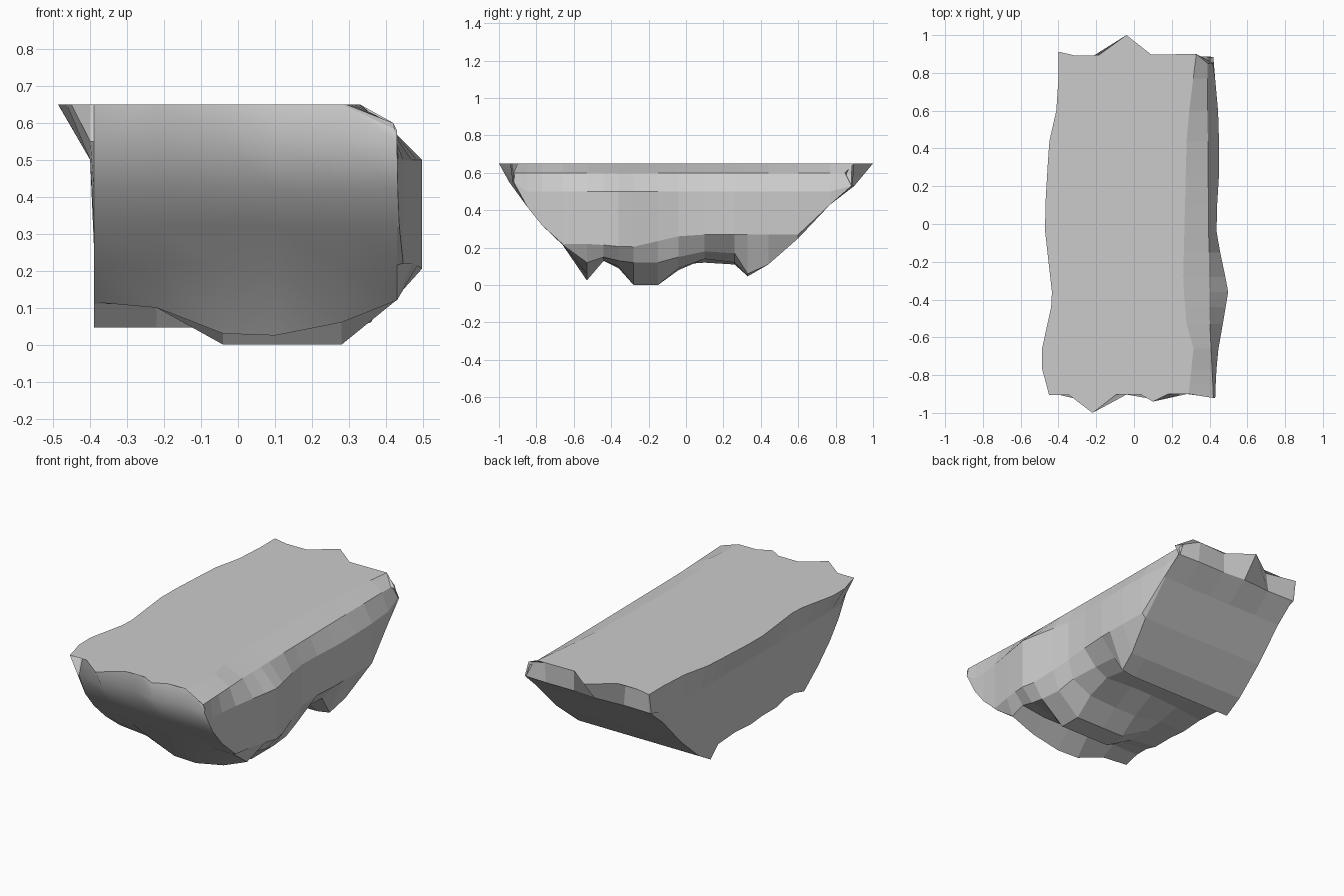
import bpy, bmesh

if "Cube" in bpy.data.objects:
    bpy.data.objects.remove(bpy.data.objects["Cube"])

TOP = 0.65
COLS = [-0.39, -0.22, -0.04, 0.10, 0.28, 0.41]       # x of underside columns
FRONT_JAG = [0.03, -0.10, 0.04, -0.04, 0.05, -0.02]  # ragged rim offsets in y
BACK_JAG = [0.01, -0.03, 0.10, -0.01, 0.0, -0.05]


def lerp(table, y):
    """Piecewise-linear lookup."""
    if y <= table[0][0]:
        return table[0][1]
    for (a, u), (b, v) in zip(table, table[1:]):
        if y <= b:
            return u + (v - u) * (y - a) / (b - a)
    return table[-1][1]


# plan outlines (y, x)
LEFT_RIM = [(-.9, -.45), (-.72, -.5), (-.4, -.43), (0, -.475), (.43, -.45), (.65, -.4)]
RIGHT_SIDE = [(-.9, .43), (-.7, .44), (-.53, .47), (-.35, .5), (-.2, .465), (0, .43),
              (.2, .45), (.5, .45), (.7, .44), (.9, .41)]
RIGHT_RIM = [(-.9, .29), (-.66, .315), (-.55, .28), (-.3, .26), (.5, .28), (.9, .33)]
CHAMFER = [(-.9, .42), (-.5, .40), (.5, .39), (.9, .39)]
LOW_Z = [(-.5, .22), (-.3, .2), (0, .27)]
LOW_X = [(-.3, .43), (0, .40), (.1, .36), (.33, .36), (.6, .42)]

# underside stations: y, heights per column, jag table, jag strength
STATIONS = [
    (-.90, [TOP] * 5 + [.58], FRONT_JAG, 1),
    (-.915, [.55] * 6, FRONT_JAG, .3),
    (-.85, [.42] * 6, None, 0),
    (-.77, [.32] * 6, None, 0),
    (-.66, [.215] * 6, None, 0),
    (-.53, [.115, .10, .03, .025, .06, .12], None, 0),
    (-.44, [.14, .14, .14, .13, .13, .15], None, 0),
    (-.36, [.14, .12, .10, .09, .10, .13], None, 0),
    (-.28, [.12, .10, 0, 0, 0, .12], None, 0),
    (-.15, [.12, .10, 0, 0, 0, .12], None, 0),
    (-.04, [.11, .11, .08, .08, .09, .15], None, 0),
    (.10, [.12, .14, .15, .15, .14, .18], None, 0),
    (.26, [.11, .13, .14, .14, .12, .17], None, 0),
    (.33, [.047] * 5 + [.06], None, 0),
    (.44, [.11] * 6, None, 0),
    (.60, [.25] * 6, None, 0),
    (.77, [.43] * 6, None, 0),
    (.89, [.53] * 6, BACK_JAG, .1),
    (.90, [TOP] * 5 + [.60], BACK_JAG, 1),
]


def ring(y, zs, jag, k):
    off = [j * k for j in jag] if jag else [0] * 6
    yl, yr = y + off[0], y + off[-1]
    xr = lerp(RIGHT_SIDE, y)
    pts = [(lerp(LEFT_RIM, y), yl, TOP),
           (-.40, yl, max(.5, zs[0])), (-.39, yl, max(.27, zs[0]))]
    for i, x in enumerate(COLS):
        x = lerp(LOW_X, y) if i == 5 else x
        pts.append((x, y + off[i], zs[i]))
    pts += [(xr, yr, max(lerp(LOW_Z, y), zs[-1])), (xr, yr, max(.5, zs[-1])),
            (lerp(CHAMFER, y), yr, .6), (lerp(RIGHT_RIM, y), y + off[4], TOP)]
    return pts


bm = bmesh.new()
rings = [[bm.verts.new(p) for p in ring(*s)] for s in STATIONS]

# body skin
for i, (a, b) in enumerate(zip(rings, rings[1:])):
    for j in range(len(a) - 1):
        f = bm.faces.new((a[j], b[j], b[j + 1], a[j + 1]))
        f.smooth = i < 5 and 2 < j < 8      # rounded front face
# flat top, one strip per pair of stations
for a, b in zip(rings[1:-1], rings[2:-1]):
    bm.faces.new((a[0], a[-1], b[-1], b[0]))
# ragged ends of the top
for end, inner in ((rings[0], rings[1]), (rings[-1], rings[-2])):
    bm.faces.new([end[0]] + end[3:8] + [end[-1], inner[-1], inner[0]])
    bm.faces.new([end[7], end[8], end[11], end[12]])

bmesh.ops.remove_doubles(bm, verts=bm.verts, dist=0.0005)
bmesh.ops.dissolve_degenerate(bm, edges=bm.edges, dist=0.0005)
bmesh.ops.triangulate(bm, faces=[f for f in bm.faces if len(f.verts) > 4])
bmesh.ops.recalc_face_normals(bm, faces=bm.faces)
mesh = bpy.data.meshes.new("rock_slab")
bm.to_mesh(mesh)
bm.free()
rock = bpy.data.objects.new("rock_slab", mesh)
bpy.context.collection.objects.link(rock)
